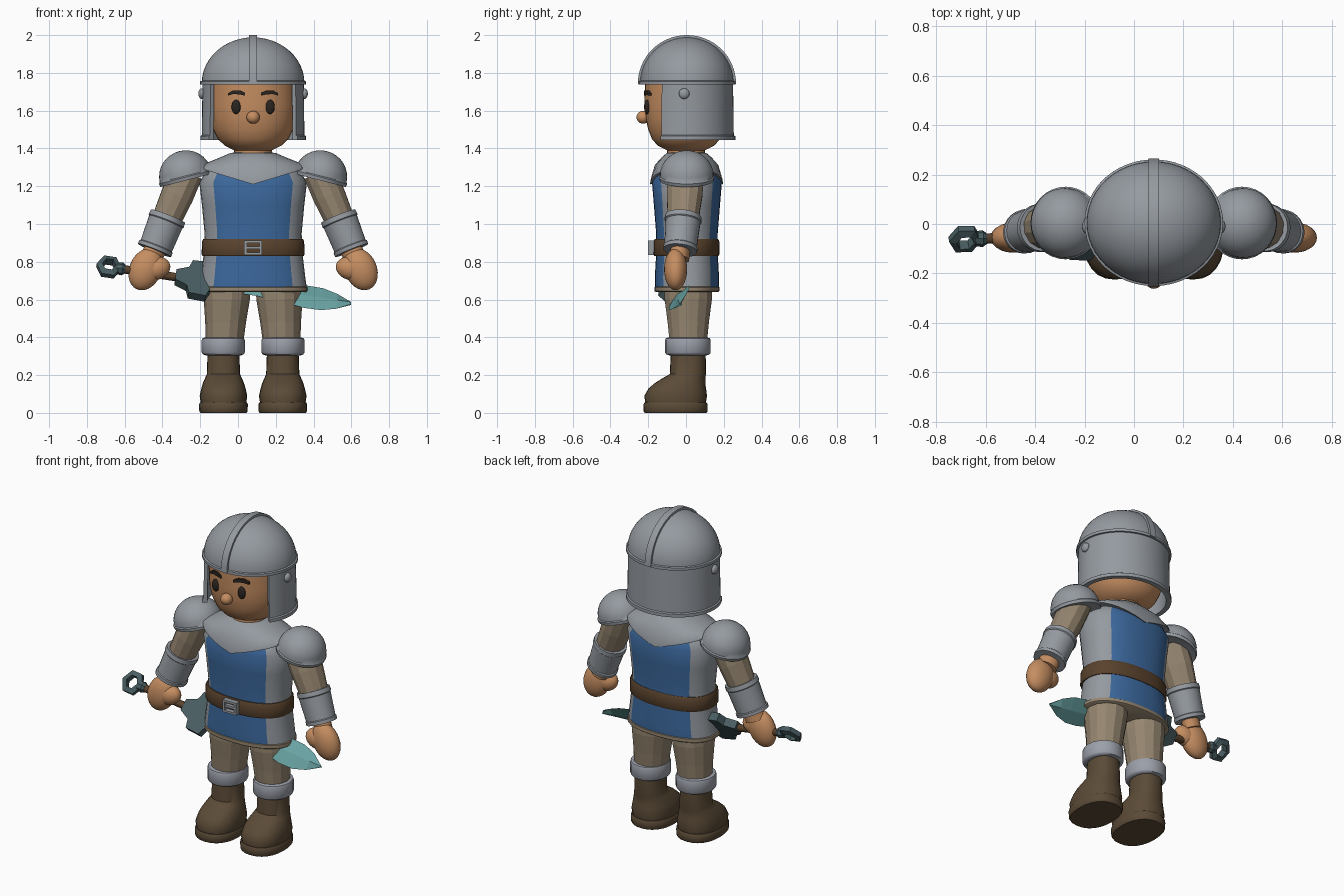
import bpy, bmesh
from math import sin, cos, pi, radians, copysign
from mathutils import Vector, Matrix

if "Cube" in bpy.data.objects:
    bpy.data.objects.remove(bpy.data.objects["Cube"])

CX = 0.08  # body centre line


def material(name, r, g, b):
    m = bpy.data.materials.new(name)
    m.use_nodes = True
    m.diffuse_color = (r, g, b, 1)
    m.node_tree.nodes["Principled BSDF"].inputs["Base Color"].default_value = (r, g, b, 1)
    return m


STEEL = material("steel_grey", .30, .325, .355)
CUFF = material("cuff_grey", .33, .35, .40)
BLUE = material("tabard_blue", .045, .14, .34)
SKIN = material("skin", .56, .27, .12)
TAN = material("cloth_tan", .30, .235, .16)
BOOT = material("boot_brown", .105, .07, .038)
BELT = material("belt_brown", .10, .055, .026)
DARK = material("eye_dark", .024, .018, .014)
TEAL = material("blade_teal", .14, .36, .36)
HILT = material("hilt_dark", .065, .11, .12)


def finish(ob, mats, smooth):
    for m in mats:
        ob.data.materials.append(m)
    bpy.ops.object.select_all(action="DESELECT")
    ob.select_set(True)
    bpy.context.view_layer.objects.active = ob
    if smooth:
        bpy.ops.object.shade_smooth_by_angle(angle=radians(smooth))
    return ob


def loft(name, rings, mats, smooth=40, loop=False, rule=None):
    """Skin a list of point rings; cap the ends or join them in a loop."""
    bm = bmesh.new()
    rows = [[bm.verts.new(p) for p in ring] for ring in rings]
    n = len(rows[0])
    pairs = list(zip(rows, rows[1:])) + ([(rows[-1], rows[0])] if loop else [])
    for a, b in pairs:
        for i in range(n):
            j = (i + 1) % n
            bm.faces.new((a[i], a[j], b[j], b[i]))
    if not loop:
        bm.faces.new(rows[0])
        bm.faces.new(rows[-1])
    bmesh.ops.recalc_face_normals(bm, faces=bm.faces)
    if rule:
        for f in bm.faces:
            f.material_index = rule(f)
    me = bpy.data.meshes.new(name)
    bm.to_mesh(me)
    bm.free()
    ob = bpy.data.objects.new(name, me)
    bpy.context.collection.objects.link(ob)
    return finish(ob, mats, smooth)


def oval(h, rx, ry=None, oy=0, n=32, p=2):
    ry = ry or rx
    pts = []
    for i in range(n):
        c, s = cos(2 * pi * i / n), sin(2 * pi * i / n)
        pts.append(Vector((copysign(rx * abs(c) ** (2 / p), c),
                           copysign(ry * abs(s) ** (2 / p), s) + oy, h)))
    return pts


def turned(name, profile, mat, base=(CX, 0, 0), axis=(0, 0, 1), n=32, p=2, smooth=40, rule=None):
    """Profile entries are height, x radius, y radius, y offset."""
    q = Vector((0, 0, 1)).rotation_difference(Vector(axis))
    rings = [[Vector(base) + q @ v for v in oval(*e, n=n, p=p)] for e in profile]
    return loft(name, rings, mat if isinstance(mat, list) else [mat], smooth, rule=rule)


def ball(name, loc, scale, mat, tilt=0):
    bpy.ops.mesh.primitive_uv_sphere_add(segments=24, ring_count=14, location=loc, rotation=(0, tilt, 0))
    ob = bpy.context.object
    ob.name = name
    ob.scale = scale
    return finish(ob, [mat], 60)


def dome(rx, ry, height, z=0, steps=12):
    arc = [pi / 2 * i / steps for i in range(steps)] + [pi / 2 - .03]
    return [(z + height * sin(a), rx * cos(a), ry * cos(a)) for a in arc]


# Torso with front and back coloured panels
def panel(f):
    c = f.calc_center_median()
    return int(abs(f.normal.z) < .9 and abs(c.x - CX) < .74 * .272 and abs(c.y) > .06)


turned("torso", [(.655, .285, .168), (.72, .276, .17), (.84, .262, .163), (.95, .257, .163), (1.1, .271, .175),
                 (1.22, .285, .185), (1.28, .25, .16), (1.33, .16, .11)],
       [STEEL, BLUE], base=(CX, .005, 0), p=2.3, rule=panel)
turned("tunic_hem", [(.64, .284, .166), (.645, .29, .172), (.665, .289, .172), (.67, .28, .165)],
       TAN, base=(CX, .005, 0), p=2.3)
turned("belt", [(.83, .268, .17), (.84, .273, .175), (.91, .27, .174), (.92, .264, .168)],
       BELT, base=(CX, .002, 0), p=2.3)

# Buckle frame and prong
corners = [(-1, -1), (1, -1), (1, 1), (-1, 1)]
loft("buckle_frame", [[Vector((CX + i * x, y, .875 + j * z)) for x, z, y in
                       ((.047, .038, -.165), (.047, .038, -.2), (.033, .025, -.2), (.033, .025, -.165))]
                      for i, j in corners], [STEEL], 20, loop=True)
loft("buckle_prong", [[Vector((CX + i * .035, y, .875 + j * .007)) for i, j in corners]
                      for y in (-.165, -.195)], [STEEL], 20)

# Gorget with pointed front and back
rings = []
for rx, ry, z, slope in ((.265, .17, 1.215, .3), (.289, .193, 1.21, .3), (.288, .192, 1.222, .3),
                         (.24, .168, 1.312, .06), (.18, .135, 1.35, 0), (.12, .105, 1.376, 0), (.1, .09, 1.378, 0)):
    ring = oval(0, rx, ry, .003, p=2.2)
    rings.append([Vector((v.x + CX, v.y, z + slope * abs(v.x))) for v in ring])
loft("gorget", rings, [STEEL], 50)

# Head
turned("neck", [(1.33, .1), (1.42, .1)], SKIN)
turned("head", [(1.385, .06), (1.39, .1), (1.415, .15), (1.45, .187, .18), (1.5, .213, .2), (1.56, .227, .214),
                (1.63, .232, .22), (1.78, .228, .216)], SKIN, p=2.1)
ball("nose", (CX, -.227, 1.565), (.035, .035, .034), SKIN)

# Helmet dome, rim, crest and neck guard
turned("helmet_dome", dome(.272, .248, .243, 1.745), STEEL, base=(CX, .005, 0), n=48)
turned("helmet_rim", [(1.738, .25, .23), (1.738, .28, .256), (1.755, .28, .256), (1.76, .268, .244)],
       STEEL, base=(CX, .005, 0), n=48)
crest = []
for i in range(33):
    a = pi * i / 32
    crest.append([Vector((CX + x, .005 + (.248 + d) * cos(a), 1.742 + (.246 + d) * sin(a)))
                  for x, d in ((-.021, -.015), (-.021, .012), (.021, .012), (.021, -.015))])
loft("helmet_crest", crest, [STEEL])
guard = []
for i in range(41):
    a = radians(-33 + 246 * i / 40)
    guard.append([Vector((CX + rx * cos(a), .005 + (rx - .024) * sin(a), z)) for rx, z in
                  ((.245, 1.76), (.268, 1.76), (.272, 1.47), (.28, 1.465), (.28, 1.445), (.25, 1.445))])
loft("helmet_neck_guard", guard, [STEEL], 35)

# Paired parts
for side, s in (("right", -1), ("left", 1)):
    def at(dx, y, z):
        return Vector((CX + s * dx, y, z))

    # Face and helmet details
    ball(f"{side}_eye", at(.09, -.206, 1.62), (.024, .016, .038), DARK)
    loft(f"{side}_eyebrow", [[at(dx, y + k, z + h) for k, h in ((0, -w), (-.018, -w), (-.018, w), (0, w))]
                             for dx, y, z, w in ((.043, -.205, 1.687, .008), (.07, -.203, 1.697, .011),
                                                 (.105, -.194, 1.698, .01), (.133, -.183, 1.686, .006))], [DARK])
    ball(f"{side}_helmet_rivet", at(.272, -.01, 1.69), (.018, .028, .028), STEEL)

    # Arm
    shoulder, elbow, wrist = at(.35, .0, 1.27), at(.455, -.015, 1.03), at(.52, -.03, .865)
    down = elbow - shoulder
    turned(f"{side}_sleeve", [(0, .085, .1), (down.length * .5, .088, .098), (down.length, .08, .085)],
           TAN, shoulder, down, n=12, smooth=0)
    down = wrist - elbow
    length = down.length
    turned(f"{side}_bracer", [(-.01, .08, .08), (-.012, .098, .096), (.015, .1, .098), (.02, .095, .093),
                              (length - .02, .09, .085), (length - .015, .097, .089),
                              (length + .005, .096, .088), (length + .005, .07, .065)],
           STEEL, elbow, down, n=24, smooth=35)
    ball(f"{side}_hand", at(.57, -.055, .76), (.085, .061, .115), SKIN, -.4 * s)
    ball(f"{side}_thumb", at(.512, -.06, .765), (.075, .05, .06), SKIN, .3 * s)
    turned(f"{side}_wrist", [(0, .06, .05), (.09, .06, .05)], SKIN, wrist - down * .2, down, n=16)
    turned(f"{side}_pauldron", [(-.008, .12), (-.012, .143), (.006, .147), (.012, .141)]
           + dome(.14, .143, .135, .012, 8)[1:], STEEL, at(.355, .004, 1.243), (.25 * s, 0, .97))

    # Leg and boot
    hip, ankle = at(.135, .012, .7), at(.152, .012, .36)
    down = ankle - hip
    turned(f"{side}_trouser_leg", [(0, .125, .128), (.1, .122, .128), (.22, .108, .112), (.34, .098, .1)],
           TAN, hip, down, n=14, smooth=0)
    turned(f"{side}_cuff", [(.305, .095, .1), (.31, .108, .115), (.32, .114, .121), (.385, .114, .121),
                            (.395, .11, .117), (.4, .095, .1)], CUFF, at(.158, .01, 0), n=20)
    turned(f"{side}_boot", [(.05, .12, .16, -.055), (.09, .126, .166, -.055), (.13, .117, .152, -.046),
                            (.16, .108, .132, -.03), (.185, .097, .112, -.01), (.205, .088, .096, .01),
                            (.32, .084, .092, .012)], BOOT, at(.157, 0, 0), n=24, p=2.3)
    turned(f"{side}_sole", [(0, .122, .163, -.055), (.008, .128, .169, -.055), (.045, .129, .17, -.055),
                            (.055, .124, .164, -.055)], BOOT, at(.157, 0, 0), n=24, p=2.3)

# Sword, laid out along its own axis t, width w and thickness d
axis = Vector((1.29, .03, -.195)).normalized()
wide = Vector((0, .66, .75))
wide = (wide - axis * wide.dot(axis)).normalized()
flat = axis.cross(wide)
frame = Matrix.Translation((0, -.045, .669)) @ Matrix((axis, wide, flat)).transposed().to_4x4()


def sword(t, w, d):
    return frame @ Vector((t, w, d))


loft("sword_blade", [[sword(t, w, 0), sword(t, 0, .012), sword(t, -w, 0), sword(t, 0, -.012)]
                     for t, w in ((-.2, .05), (.1, .046), (.27, .065), (.36, .08), (.45, .078),
                                  (.53, .052), (.605, .003))], [TEAL], 0)
turned("sword_grip", [(0, .022), (.4, .022)], BELT, sword(-.64, 0, 0), axis, n=10)
half = [(-.335, .035), (-.27, .065), (-.255, .115), (-.165, .12), (-.14, .05)]
outline = half + [(t, -w) for t, w in reversed(half)]
loft("sword_guard", [[sword(t, w, d) for t, w in outline] for d in (-.025, .025)], [HILT], 0)
turned("sword_collar", [(0, .03), (.03, .034), (.045, .024)], HILT, sword(-.65, 0, 0), axis, n=8, smooth=0)
pommel = []
for i in range(6):
    a = pi * i / 3
    pommel.append([sword(-.692 + r * cos(a), 1.12 * r * sin(a), d)
                   for r, d in ((.066, .014), (.066, -.014), (.036, -.024), (.036, .024))])
loft("sword_pommel", pommel, [HILT], 0, loop=True)
